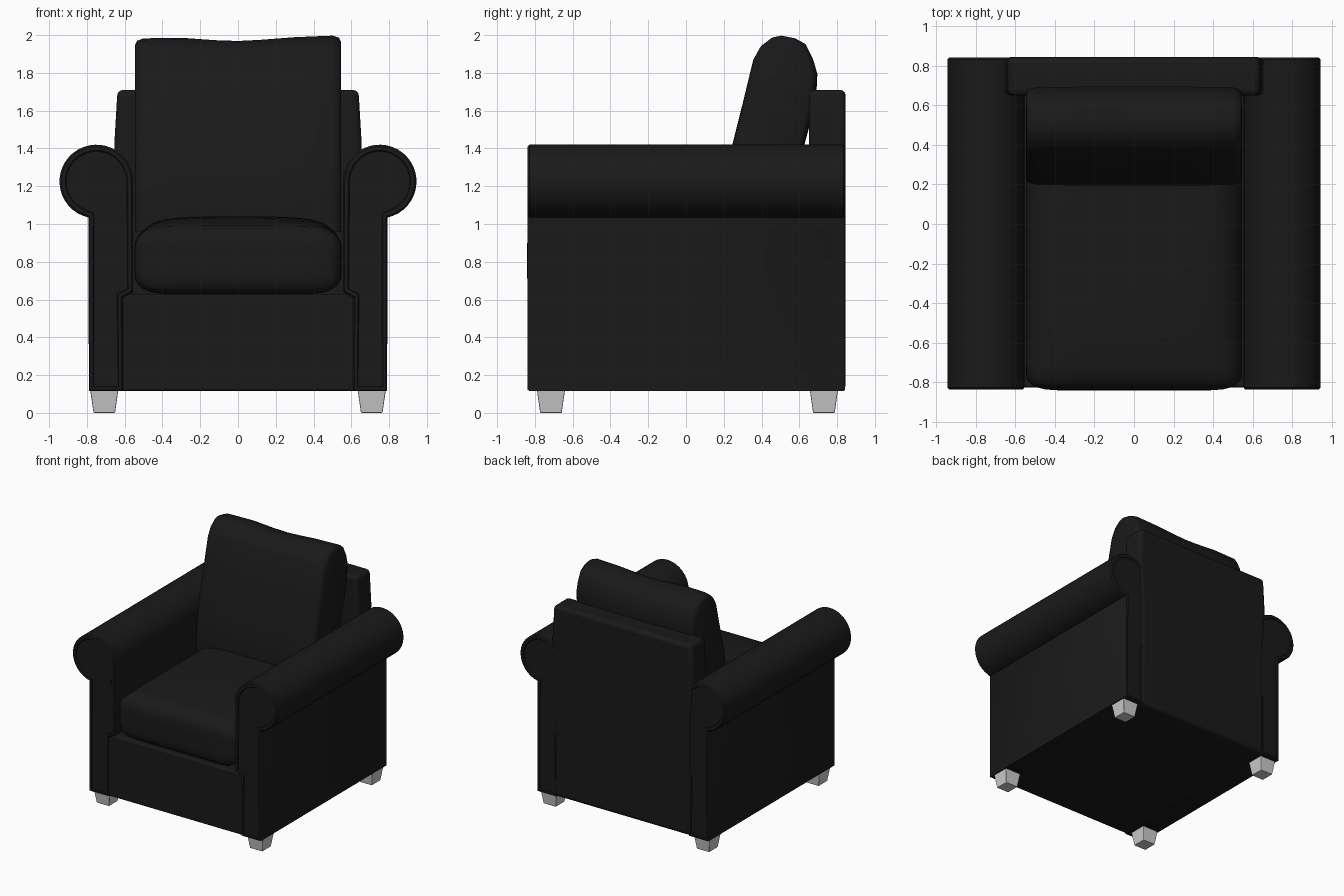
import bpy, bmesh, math
from mathutils import Vector

if "Cube" in bpy.data.objects:
    bpy.data.objects.remove(bpy.data.objects["Cube"])

black = bpy.data.materials.new("black_fabric")
black.diffuse_color = (0.01, 0.01, 0.01, 1)
black.use_nodes = True
black.node_tree.nodes["Principled BSDF"].inputs["Base Color"].default_value = black.diffuse_color


def finish(name, bm, mat=None, angle=40, bevel=0):
    bmesh.ops.recalc_face_normals(bm, faces=bm.faces)
    me = bpy.data.meshes.new(name)
    bm.to_mesh(me)
    bm.free()
    ob = bpy.data.objects.new(name, me)
    bpy.context.collection.objects.link(ob)
    if mat:
        me.materials.append(mat)
    bpy.ops.object.select_all(action='DESELECT')
    ob.select_set(True)
    bpy.context.view_layer.objects.active = ob
    bpy.ops.object.shade_smooth_by_angle(angle=math.radians(angle))
    if bevel:
        m = ob.modifiers.new("soft_edges", 'BEVEL')
        m.width, m.segments, m.limit_method = bevel, 3, 'ANGLE'
        m.angle_limit = math.radians(40)
    return ob


def loft(rings):
    """Skin closed rings of equal length and cap both ends; returns bmesh and caps."""
    bm = bmesh.new()
    vs = [[bm.verts.new(p) for p in r] for r in rings]
    n = len(vs[0])
    for a, b in zip(vs, vs[1:]):
        for i in range(n):
            j = (i + 1) % n
            bm.faces.new((a[i], a[j], b[j], b[i]))
    caps = [bm.faces.new(vs[0]), bm.faces.new(vs[-1])]
    bmesh.ops.recalc_face_normals(bm, faces=bm.faces)
    return bm, caps


def prism(pts, y0, y1):
    return loft([[(x, y, z) for x, z in pts] for y in (y0, y1)])


# Rolled arms with a welted panel on each end
cx, cz, r = 0.75, 1.225, 0.195
arc = [math.radians(-78 + 258 * i / 28) for i in range(29)]
arm = [(cx + r * math.cos(a), cz + r * math.sin(a)) for a in arc]
arm += [(0.555, 0.64), (0.61, 0.61), (0.61, 0.115), (0.79, 0.115)]
for side, s in (("left", -1), ("right", 1)):
    bm, caps = prism([(s * x, z) for x, z in arm], -0.828, 0.833)
    for cap in caps:
        for t, d in ((0.01, 0.01), (0.02, 0.0), (0.006, -0.008)):
            bmesh.ops.inset_region(bm, faces=[cap], thickness=t, depth=d)
    finish(side + "_arm", bm, black)

# Seat base
bm, _ = prism([(-0.63, 0.117), (0.63, 0.117), (0.63, 0.63), (-0.63, 0.63)], -0.828, 0.80)
finish("seat_base", bm, black, bevel=0.012)

# Back frame
half = [(0.63, 0.117), (0.63, 1.05), (0.655, 1.42), (0.638, 1.71)]
bm, _ = prism(half + [(-x, z) for x, z in reversed(half)], 0.65, 0.845)
finish("back_frame", bm, black, bevel=0.03)

# Seat cushion: rounded box with a crowned top
bm = bmesh.new()
bmesh.ops.create_cube(bm, size=2)
bmesh.ops.subdivide_edges(bm, edges=bm.edges[:], cuts=15, use_grid_fill=True)
size, rad = (0.548, 0.75, 0.175), (0.15, 0.07, 0.10)
for v in bm.verts:
    q = [math.sin(t * math.pi / 2) * h for t, h in zip(v.co, size)]
    c = [max(-(h - k), min(h - k, t)) for t, h, k in zip(q, size, rad)]
    d = Vector([(a - b) / k for a, b, k in zip(q, c, rad)]).normalized()
    p = Vector([b + k * e for b, k, e in zip(c, rad, d)])
    if p.z > 0:
        u, w = p.x / size[0], p.y / size[1]
        p.z += 0.06 * (1 - u ** 4) * (1 - abs(w) ** 3) * p.z / size[2]
    v.co = p + Vector((0, -0.092, 0.805))
finish("seat_cushion", bm, black, 60)

# Leaning back cushion: side profile lofted across the width
prof = [(0.20, 0.96), (0.195, 1.08), (0.215, 1.25), (0.245, 1.42), (0.30, 1.64),
        (0.355, 1.87), (0.395, 1.94), (0.455, 1.985), (0.505, 1.995), (0.58, 1.98),
        (0.635, 1.95), (0.675, 1.87), (0.695, 1.80), (0.69, 1.70), (0.66, 1.55),
        (0.62, 1.40), (0.57, 1.15), (0.545, 0.96)]
sections = [(-0.545, 0.05, -0.012), (-0.535, 0.022, -0.01), (-0.50, 0.006, -0.008),
            (-0.3, 0, -0.009), (-0.12, 0, -0.022), (0.0, 0, -0.026), (0.12, 0, -0.02),
            (0.3, 0, -0.006), (0.50, 0.004, 0.005), (0.535, 0.02, 0.005),
            (0.545, 0.05, 0.003)]
rings = []
for x, inset, dz in sections:
    ring = []
    for y, z in prof:
        k = (z - 0.96) / 1.035
        mid = 0.37 + 0.16 * k
        ring.append((x, mid + (y - mid) * (1 - inset * 3.5),
                     z + (dz - inset * 0.7) * k ** 2))
    rings.append(ring)
bm, _ = loft(rings)
finish("back_cushion", bm, black, 50)

# Tapered feet
for s, side in ((-1, "left"), (1, "right")):
    for y, end in ((-0.715, "front"), (0.73, "rear")):
        rings = [[(s * 0.708 + a * w, y + b * w, z)
                  for a, b in ((-1, -1), (1, -1), (1, 1), (-1, 1))]
                 for w, z in ((0.057, 0), (0.075, 0.125))]
        bm, _ = loft(rings)
        finish(f"{end}_{side}_foot", bm, bevel=0.004)
